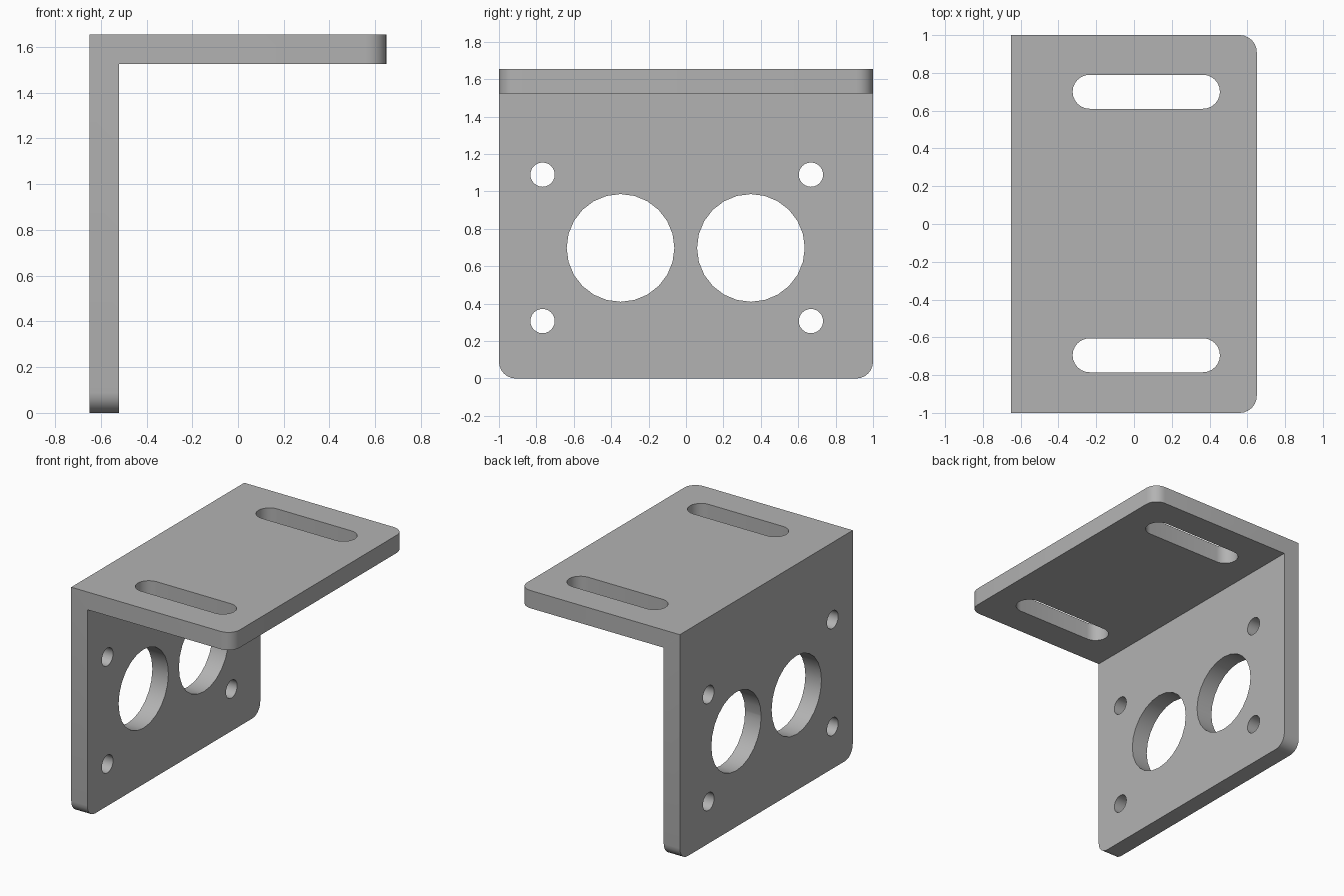
import bpy, bmesh
from math import pi, sin, cos, radians
from mathutils import Vector

old = bpy.data.objects.get("Cube")
if old:
    bpy.data.objects.remove(old, do_unlink=True)

DEPTH, HALF, TOP, THICK, RADIUS = 1.0, 0.65, 1.655, 0.13, 0.09

metal = bpy.data.materials.new("grey metal")
metal.use_nodes = True
grey = (0.45, 0.45, 0.45, 1)
metal.diffuse_color = grey
metal.node_tree.nodes["Principled BSDF"].inputs["Base Color"].default_value = grey


def prism(name, points, direction):
    """Extrude a closed outline along a direction."""
    bm = bmesh.new()
    face = bm.faces.new([bm.verts.new(p) for p in points])
    ext = bmesh.ops.extrude_face_region(bm, geom=[face])
    moved = [v for v in ext["geom"] if isinstance(v, bmesh.types.BMVert)]
    bmesh.ops.translate(bm, verts=moved, vec=direction)
    bmesh.ops.recalc_face_normals(bm, faces=bm.faces)
    mesh = bpy.data.meshes.new(name)
    bm.to_mesh(mesh)
    bm.free()
    mesh.materials.append(metal)
    obj = bpy.data.objects.new(name, mesh)
    bpy.context.collection.objects.link(obj)
    return obj


def rounded_outline(radius, stretch=0.0, sides=24):
    """Circle, or a slot when stretched along its first axis."""
    half = sides // 2
    pts = []
    for side in (1, -1):
        steps = half + 1 if stretch else half
        for i in range(steps):
            a = -pi / 2 + pi * i / half
            pts.append((side * (stretch + radius * cos(a)), side * radius * sin(a)))
    return pts


# L-shaped body
inner, under = -HALF + THICK, TOP - THICK
profile = [(-HALF, 0), (inner, 0), (inner, under), (HALF, under), (HALF, TOP), (-HALF, TOP)]
bracket = prism("angle_bracket", [(x, -DEPTH, z) for x, z in profile], (0, 2 * DEPTH, 0))

# Rounded free corners of both plates
bm = bmesh.new()
bm.from_mesh(bracket.data)


def is_free_corner(edge):
    a, b = (v.co for v in edge.verts)
    if abs(a.y - b.y) > 0.01:
        return False
    return min(a.x, b.x) > HALF - 0.01 or max(a.z, b.z) < 0.01


bmesh.ops.bevel(bm, geom=[e for e in bm.edges if is_free_corner(e)], offset=RADIUS,
                segments=6, profile=0.5, affect='EDGES')
bm.to_mesh(bracket.data)
bm.free()

cutters = []

# Slots in the top plate
for y in (-0.695, 0.70):
    outline = rounded_outline(0.09, 0.30)
    cutters.append(prism("slot_cutter", [(0.065 + u, y + v, under - 0.1) for u, v in outline],
                         (0, 0, THICK + 0.2)))

# Pair of large openings and four screw holes in the upright plate
holes = [(y, 0.698, 0.288, 24) for y in (-0.35, 0.347)]
holes += [(y, z, 0.065, 24) for y in (-0.767, 0.668) for z in (0.307, 1.09)]
for y, z, r, sides in holes:
    outline = rounded_outline(r, sides=sides)
    cutters.append(prism("hole_cutter", [(-HALF - 0.1, y + u, z + v) for u, v in outline],
                         (THICK + 0.2, 0, 0)))

for cutter in cutters:
    cutter.hide_render = True
    mod = bracket.modifiers.new("cut", 'BOOLEAN')
    mod.operation, mod.solver, mod.object = 'DIFFERENCE', 'EXACT', cutter

# Bake the cuts, then discard the cutters
bpy.context.view_layer.update()
baked = bpy.data.meshes.new_from_object(
    bracket.evaluated_get(bpy.context.evaluated_depsgraph_get()))
bracket.modifiers.clear()
bracket.data = baked
baked.name = "angle_bracket"
for cutter in cutters:
    bpy.data.objects.remove(cutter, do_unlink=True)

bpy.ops.object.select_all(action='DESELECT')
bracket.select_set(True)
bpy.context.view_layer.objects.active = bracket
bpy.ops.object.shade_smooth_by_angle(angle=radians(30))
